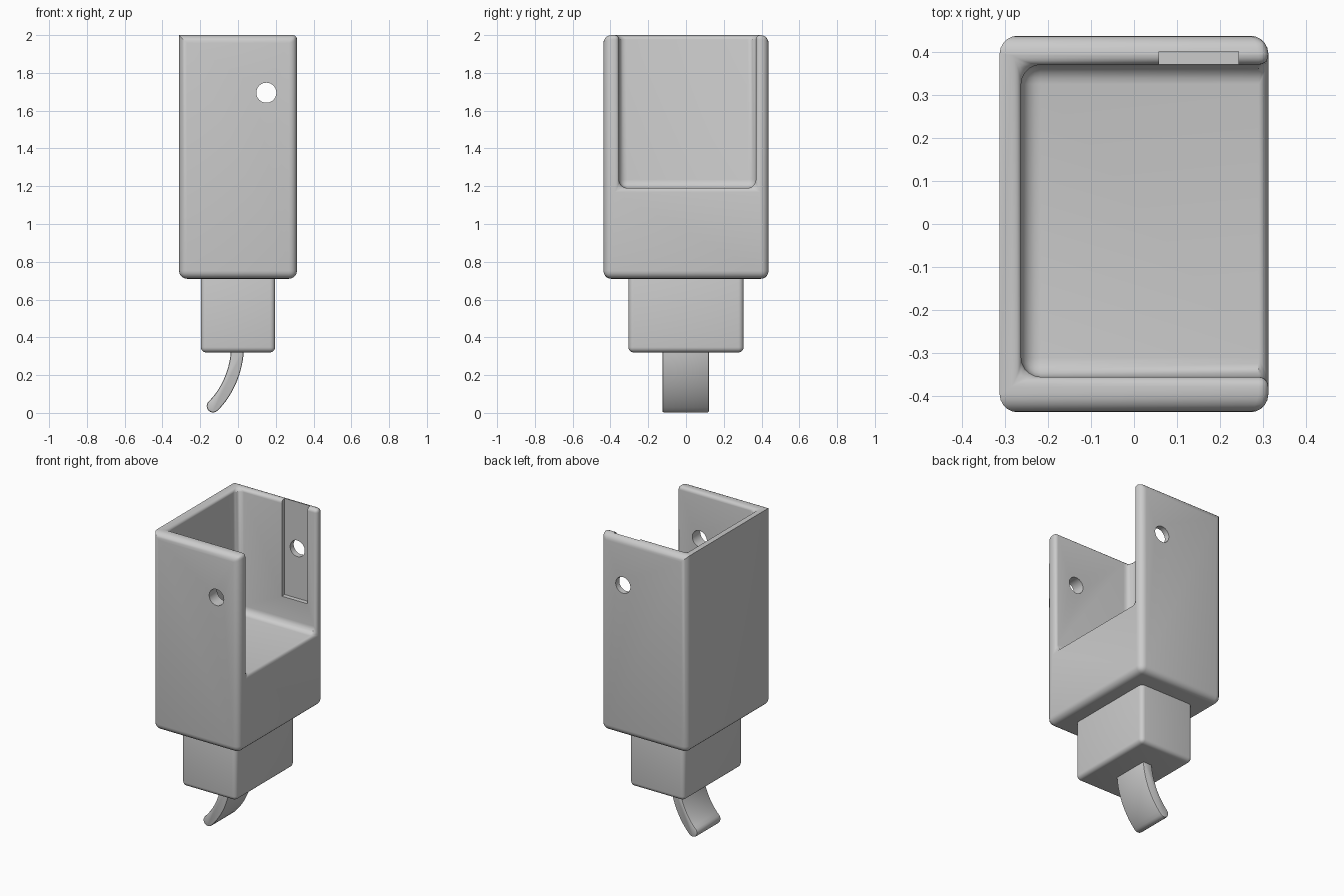
import bpy, bmesh, math
from mathutils import Vector, Matrix
from mathutils.geometry import interpolate_bezier

cube = bpy.data.objects.get("Cube")
if cube:
    bpy.data.objects.remove(cube, do_unlink=True)

GREY = (0.6, 0.6, 0.6, 1)
mat = bpy.data.materials.new("plain grey")
mat.use_nodes = True
mat.diffuse_color = GREY
mat.node_tree.nodes["Principled BSDF"].inputs["Base Color"].default_value = GREY


def add_object(name, bm):
    mesh = bpy.data.meshes.new(name)
    bmesh.ops.recalc_face_normals(bm, faces=bm.faces)
    bm.to_mesh(mesh)
    bm.free()
    mesh.materials.append(mat)
    ob = bpy.data.objects.new(name, mesh)
    bpy.context.collection.objects.link(ob)
    return ob


def box(name, low, high):
    low, high = Vector(low), Vector(high)
    bm = bmesh.new()
    bmesh.ops.create_cube(bm, size=1, matrix=Matrix.Translation((low + high) / 2)
                          @ Matrix.Diagonal((*(high - low), 1)))
    return add_object(name, bm)


def activate(ob):
    bpy.ops.object.select_all(action='DESELECT')
    ob.select_set(True)
    bpy.context.view_layer.objects.active = ob


def apply(ob, mod):
    activate(ob)
    bpy.ops.object.modifier_apply(modifier=mod.name)


def cut(ob, cutter):
    mod = ob.modifiers.new("cut", 'BOOLEAN')
    mod.operation, mod.solver, mod.object = 'DIFFERENCE', 'EXACT', cutter
    apply(ob, mod)
    bpy.data.objects.remove(cutter, do_unlink=True)


def round_edges(ob, width, segments=5, limit='ANGLE'):
    mod = ob.modifiers.new("round", 'BEVEL')
    mod.width, mod.segments, mod.limit_method = width, segments, limit
    apply(ob, mod)


def smooth(ob):
    activate(ob)
    bpy.ops.object.shade_smooth_by_angle(angle=math.radians(35))


# Holder body: a block with a pocket open at the top and on the +x side
X, Y, BASE, TOP = 0.312, 0.437, 0.71, 2.0
body = box("holder_body", (-X, -Y, BASE), (X, Y, TOP))
cut(body, box("pocket_cutter", (-0.262, -0.355, 1.19), (0.8, 0.37, 2.5)))

# Edge radii by position: large outside and in the pocket, small on the lips
bm = bmesh.new()
bm.from_mesh(body.data)
bmesh.ops.dissolve_limit(bm, angle_limit=0.01, verts=bm.verts, edges=bm.edges)
weight = bm.edges.layers.float.new("bevel_weight_edge")
for e in bm.edges:
    a, b = (v.co for v in e.verts)
    m = (a + b) / 2
    outer_wall = abs(m.x) > X - 0.01 or abs(m.y) > Y - 0.01
    if m.z > TOP - 0.01 and m.x < -X + 0.01:
        e[weight] = 0
    elif not e.is_convex:
        e[weight] = 0.9
    elif abs(m.y) > Y - 0.01 or m.z < BASE + 0.01:
        e[weight] = 0.84
    else:
        e[weight] = 0.45
bm.to_mesh(body.data)
bm.free()
round_edges(body, 0.05, limit='WEIGHT')

# Recessed slot in the back wall and a pin hole through both walls
cut(body, box("slot_cutter", (0.058, 0.25, 1.37), (0.243, 0.40, 2.5)))
bm = bmesh.new()
bmesh.ops.create_cone(bm, cap_ends=True, segments=40, radius1=0.053, radius2=0.053, depth=2,
                      matrix=Matrix.Translation((0.15, 0, 1.695)) @ Matrix.Rotation(math.pi / 2, 4, 'X'))
cut(body, add_object("pin_cutter", bm))
smooth(body)

# Narrower block under the holder
stem = box("lower_block", (-0.197, -0.305, 0.32), (0.197, 0.305, 0.74))
round_edges(stem, 0.028)
smooth(stem)

# Curved tab: a bent strip with a round tip, extruded across y
path = [p.to_2d() for p in interpolate_bezier(
    Vector((-0.003, 0.345, 0)), Vector((-0.004, 0.24, 0)),
    Vector((-0.05, 0.115, 0)), Vector((-0.132, 0.036, 0)), 16)]
HALF = 0.034
left, right = [], []
for i, p in enumerate(path):
    d = (path[min(i + 1, 15)] - path[max(i - 1, 0)]).normalized()
    n = Vector((-d.y, d.x)) * HALF
    flare = 0.7 if i == 0 else 0
    right.append(p + n)
    left.append(p - n * (1 + flare))
tip = []
for k in range(1, 8):
    t = math.pi * k / 8
    tip.append(path[-1] + n * math.cos(t) + d * HALF * math.sin(t))
bm = bmesh.new()
outline = right + tip + left[::-1]
face = bm.faces.new([bm.verts.new((p.x, -0.125, p.y)) for p in outline])
ext = bmesh.ops.extrude_face_region(bm, geom=[face])
bmesh.ops.translate(bm, vec=(0, 0.247, 0), verts=[v for v in ext["geom"] if isinstance(v, bmesh.types.BMVert)])
tab = add_object("curved_tab", bm)
mod_angle = math.radians(50)
mod = tab.modifiers.new("round", 'BEVEL')
mod.width, mod.segments, mod.limit_method, mod.angle_limit = 0.008, 2, 'ANGLE', mod_angle
apply(tab, mod)
smooth(tab)
